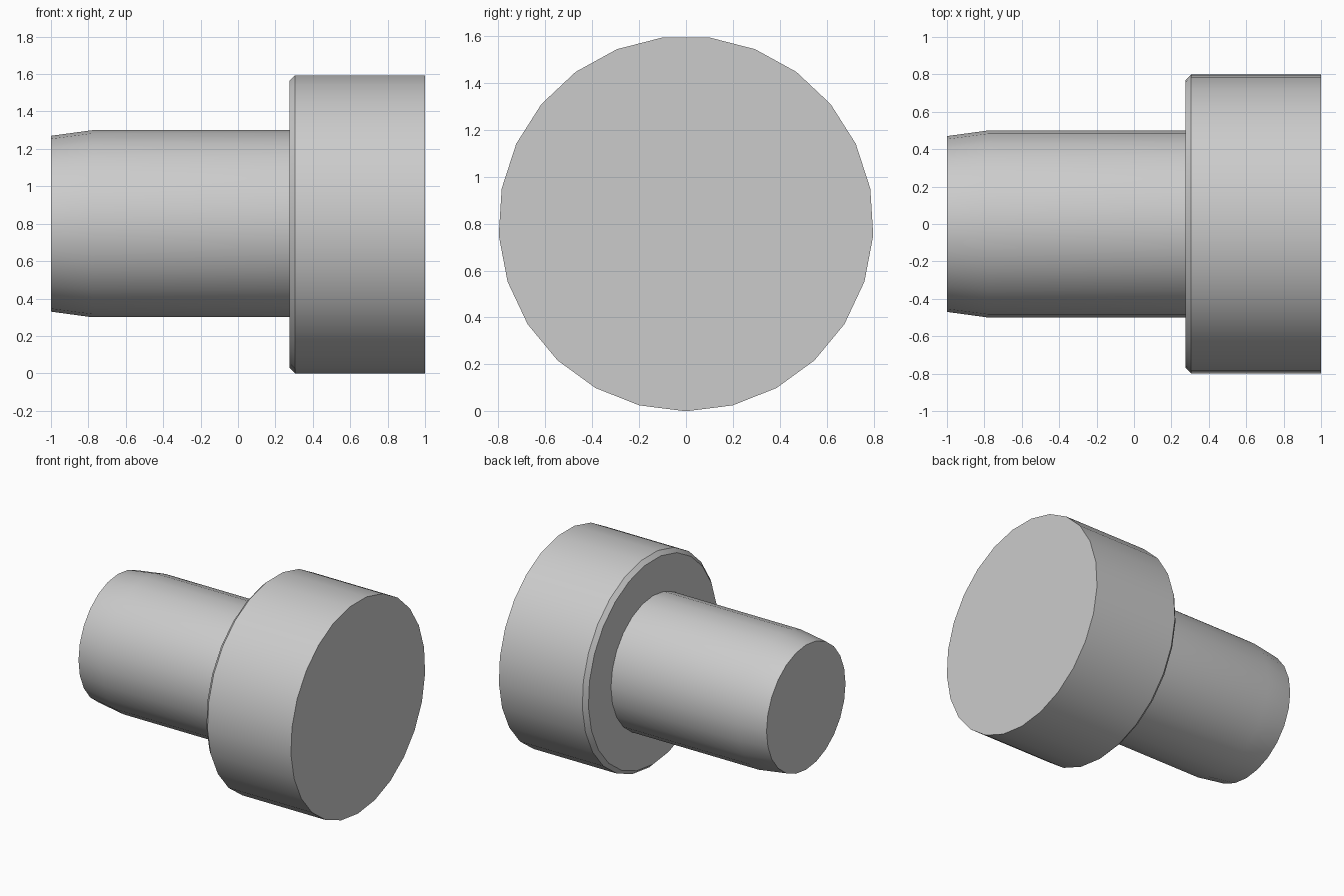
import bpy
import bmesh
from math import cos, sin, pi, radians

cube = bpy.data.objects.get("Cube")
if cube:
    bpy.data.objects.remove(cube, do_unlink=True)

AXIS_HEIGHT = 0.8

steel = bpy.data.materials.new("light grey metal")
steel.use_nodes = True
GREY = (0.6, 0.6, 0.6, 1)
steel.diffuse_color = GREY
steel.node_tree.nodes["Principled BSDF"].inputs["Base Color"].default_value = GREY


def turned_part(name, profile, sides):
    """Solid of revolution about the x axis; profile is (x, radius) pairs."""
    bm = bmesh.new()
    rings = []
    for x, r in profile:
        angles = [2 * pi * i / sides - pi / 2 for i in range(sides)]
        rings.append([bm.verts.new((x, r * cos(a), AXIS_HEIGHT + r * sin(a)))
                      for a in angles])
    for a, b in zip(rings, rings[1:]):
        for i in range(sides):
            j = (i + 1) % sides
            bm.faces.new((a[i], a[j], b[j], b[i]))
    bm.faces.new(rings[0])
    bm.faces.new(rings[-1])
    bmesh.ops.recalc_face_normals(bm, faces=bm.faces)
    mesh = bpy.data.meshes.new(name)
    bm.to_mesh(mesh)
    bm.free()
    mesh.materials.append(steel)
    obj = bpy.data.objects.new(name, mesh)
    bpy.context.collection.objects.link(obj)
    bpy.ops.object.select_all(action='DESELECT')
    obj.select_set(True)
    bpy.context.view_layer.objects.active = obj
    bpy.ops.object.shade_smooth_by_angle(angle=radians(30))
    return obj


# Wide head with a chamfered inner rim
turned_part("head", [(0.275, 0.77), (0.305, 0.8), (1.0, 0.8)], 25)

# Shaft with a tapered tip, seated slightly inside the head
turned_part("shaft", [(-1.0, 0.47), (-0.78, 0.5), (0.3, 0.5)], 24)
